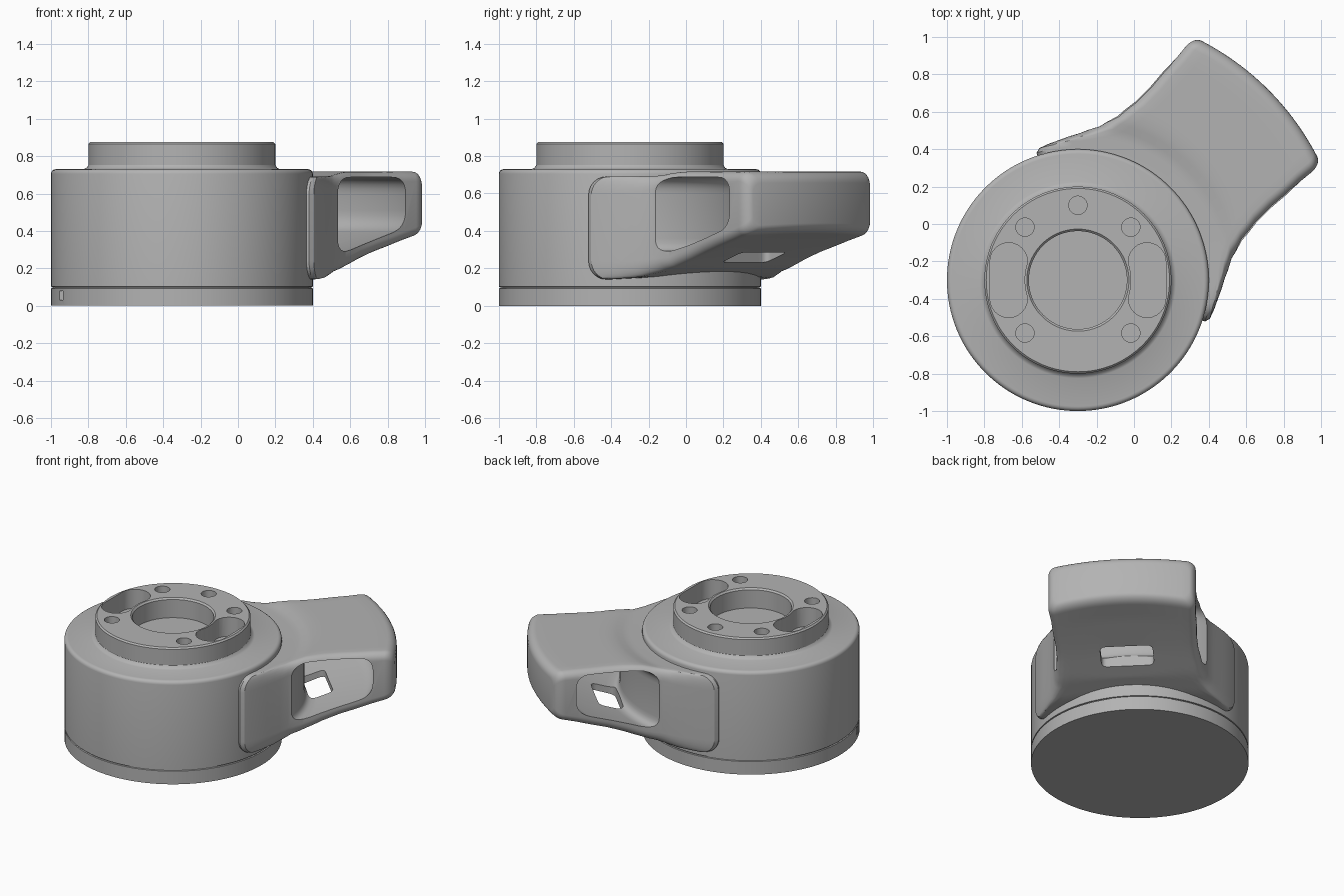
import bpy, bmesh, math
from math import sin, cos, pi, sqrt

if "Cube" in bpy.data.objects:
    bpy.data.objects.remove(bpy.data.objects["Cube"])

grey = bpy.data.materials.new("satin grey")
grey.use_nodes = True
grey.diffuse_color = (0.45, 0.45, 0.45, 1)
grey.node_tree.nodes["Principled BSDF"].inputs["Base Color"].default_value = (0.45, 0.45, 0.45, 1)

CENTRE = (-0.3, -0.3, 0)   # axis of the round body


def finish(bm, name, turn=0):
    bmesh.ops.remove_doubles(bm, verts=bm.verts, dist=1e-5)
    bmesh.ops.recalc_face_normals(bm, faces=bm.faces)
    mesh = bpy.data.meshes.new(name)
    bm.to_mesh(mesh)
    bm.free()
    obj = bpy.data.objects.new(name, mesh)
    bpy.context.collection.objects.link(obj)
    mesh.materials.append(grey)
    obj.location = CENTRE
    obj.rotation_euler.z = turn
    return obj


def lathe(profile, name, start, sweep, steps, turn=0, closed=False):
    """Sweep an (r, z) profile about the axis."""
    bm = bmesh.new()
    rows = []
    for i in range(steps + 1):
        a = start + sweep * i / steps
        rows.append([bm.verts.new((r * cos(a), r * sin(a), z)) for r, z in profile])
    count = len(profile)
    for a, b in zip(rows, rows[1:]):
        for j in range(count if closed else count - 1):
            k = (j + 1) % count
            bm.faces.new((a[j], b[j], b[k], a[k]))
    if closed:
        bm.faces.new(rows[0])
        bm.faces.new(rows[-1])
    return finish(bm, name, turn)


def prism(points, low, high, name, turn=0):
    bm = bmesh.new()
    face = bm.faces.new([bm.verts.new((x, y, low)) for x, y in points])
    new = bmesh.ops.extrude_face_region(bm, geom=[face])["geom"]
    bmesh.ops.translate(bm, vec=(0, 0, high - low),
                        verts=[v for v in new if isinstance(v, bmesh.types.BMVert)])
    return finish(bm, name, turn)


def round_poly(corners, radius, steps=6):
    """Round every corner of a polygon with a quadratic curve."""
    out = []
    n = len(corners)
    for i, (x, y) in enumerate(corners):
        ends = []
        for px, py in (corners[i - 1], corners[(i + 1) % n]):
            d = math.hypot(px - x, py - y)
            ends.append((x + (px - x) * radius / d, y + (py - y) * radius / d))
        (ax, ay), (bx, by) = ends
        for s in range(steps + 1):
            t = s / steps
            p, q, w = (1 - t) ** 2, 2 * t * (1 - t), t * t
            out.append((p * ax + q * x + w * bx, p * ay + q * y + w * by))
    return out


def circle(x, y, r, n=32):
    return [(x + r * cos(2 * pi * i / n), y + r * sin(2 * pi * i / n)) for i in range(n)]


def cut(obj, cutters):
    for c in cutters:
        c.hide_render = True
        mod = obj.modifiers.new("cut", "BOOLEAN")
        mod.operation = "DIFFERENCE"
        mod.solver = "EXACT"
        mod.object = c
        bpy.context.view_layer.objects.active = obj
        bpy.ops.object.modifier_apply(modifier=mod.name)
        bpy.data.objects.remove(c)


def smooth(obj):
    bpy.ops.object.select_all(action="DESELECT")
    obj.select_set(True)
    bpy.context.view_layer.objects.active = obj
    bpy.ops.object.shade_smooth_by_angle(angle=math.radians(32))


def lerp(table, x):
    for (x0, y0), (x1, y1) in zip(table, table[1:]):
        if x <= x1:
            return y0 + (y1 - y0) * max(0, x - x0) / (x1 - x0)
    return table[-1][1]


# Round body: base ring, seam groove, drum, raised boss and central bore
profile = [(0, 0), (0.7, 0), (0.7, 0.093), (0.692, 0.095), (0.692, 0.1), (0.7, 0.102)]
profile += [(0.675 + 0.025 * cos(t * pi / 8), 0.705 + 0.025 * sin(t * pi / 8)) for t in range(5)]
profile += [(0.525, 0.73), (0.51, 0.737), (0.5, 0.752), (0.5, 0.865), (0.49, 0.875),
            (0.273, 0.875), (0.262, 0.864), (0.262, 0.735), (0, 0.735)]
body = lathe(profile, "round_body", 0, 2 * pi, 128)

# Screw holes, one locating hole, two kidney pockets and a small base notch
holes = [prism(circle(0.283 * sx, 0.283 * sy, 0.049), 0.74, 1, "screw_hole")
         for sx in (-1, 1) for sy in (-1, 1)]
holes.append(prism(circle(0, 0.4, 0.049), 0.79, 1, "locating_hole"))
for side in (-1, 1):
    outline = [(0.37 + 0.1 * cos(t * pi / 12), 0.1 + 0.1 * sin(t * pi / 12)) for t in range(13)]
    outline += [(0.27, 0.1 - 0.02 * i) for i in range(1, 10)]
    outline += [(0.37 + 0.1 * cos(t * pi / 12), -0.1 + 0.1 * sin(t * pi / 12)) for t in range(12, 25)]
    # keep a thin wall beside the bore
    outline = [(max(x, sqrt(max(0, 0.285 ** 2 - y * y))), y) for x, y in outline]
    holes.append(prism([(side * x, y) for x, y in outline], 0.74, 1, "kidney_pocket"))
holes.append(prism([(-0.655, -0.3), (-0.635, -0.3), (-0.635, -0.25), (-0.655, -0.25)],
                   0.03, 0.08, "base_notch"))
cut(body, holes)
smooth(body)

# Side arm: rounded sections on arcs about the body axis
HALF_ANGLE = [(0.66, 1.1), (0.715, 1.1), (0.735, 1.07), (0.745, 1.0), (0.757, 0.91), (0.785, 0.775),
              (0.83, 0.645), (0.9, 0.55), (1.0, 0.475), (1.1, 0.428), (1.3, 0.368), (1.44, 0.34)]
TOP = [(0.7, 0.69), (0.8, 0.693), (0.84, 0.7), (0.88, 0.712), (0.94, 0.717), (1.44, 0.717)]
BOTTOM = [(0.4, 0.14), (0.57, 0.152), (0.77, 0.2), (1.0, 0.28), (1.3, 0.37), (1.44, 0.4)]
CORNER = [(0.735, 0.1), (0.9, 0.06), (1.44, 0.05)]
OUTER, FILLET = 1.44, 0.06
stations = [(r, 0) for r, _ in HALF_ANGLE[:-1]]
stations += [(r, 0) for r in (0.77, 0.805, 0.865, 0.95, 1.2)]
stations += [(OUTER - FILLET * (1 - sin(t * pi / 12)), FILLET * (1 - cos(t * pi / 12))) for t in range(7)]
stations.sort()

bm = bmesh.new()
sections = []
for r, inset in stations:
    h = r * lerp(HALF_ANGLE, r) - inset * 0.7
    c = lerp(CORNER, r)
    edge = [(-h + c * (1 - cos(t * pi / 12)), c * (1 - sin(t * pi / 12))) for t in range(7)]
    flat = [((h - c) * (i / 8 - 1), 0) for i in range(1, 16)]
    upper, lower = [], []
    for s, drop in edge + flat + [(-s, d) for s, d in reversed(edge)]:
        x, y = r * cos(s / r), r * sin(s / r)
        upper.append(bm.verts.new((x, y, lerp(TOP, r) - inset - drop)))
        lower.append(bm.verts.new((x, y, lerp(BOTTOM, x) + inset * 0.7 + drop)))
    sections.append((upper, lower))
for (ua, la), (ub, lb) in zip(sections, sections[1:]):
    loop_a, loop_b = ua + la[::-1], ub + lb[::-1]
    for j in range(len(loop_a)):
        bm.faces.new((loop_a[j - 1], loop_b[j - 1], loop_b[j], loop_a[j]))
for up, low in (sections[0], sections[-1]):
    for j in range(len(up) - 1):
        bm.faces.new((up[j], up[j + 1], low[j + 1], low[j]))
arm = finish(bm, "side_arm", pi / 4)

# Crosswise tunnel through the arm and a slot in its floor
tunnel_shape = round_poly([(0.845, 0.27), (1.31, 0.42), (1.31, 0.687), (0.845, 0.687)], 0.09)
tunnel = lathe(tunnel_shape, "arm_tunnel", -0.95, 1.9, 48, pi / 4, True)
slot_shape = round_poly([(0.86, -0.17), (1.02, -0.17), (1.02, 0.17), (0.86, 0.17)], 0.04)
slot = prism(slot_shape, 0.1, 0.5, "floor_slot", pi / 4)
bpy.context.view_layer.update()
cut(arm, [tunnel, slot])
smooth(arm)
